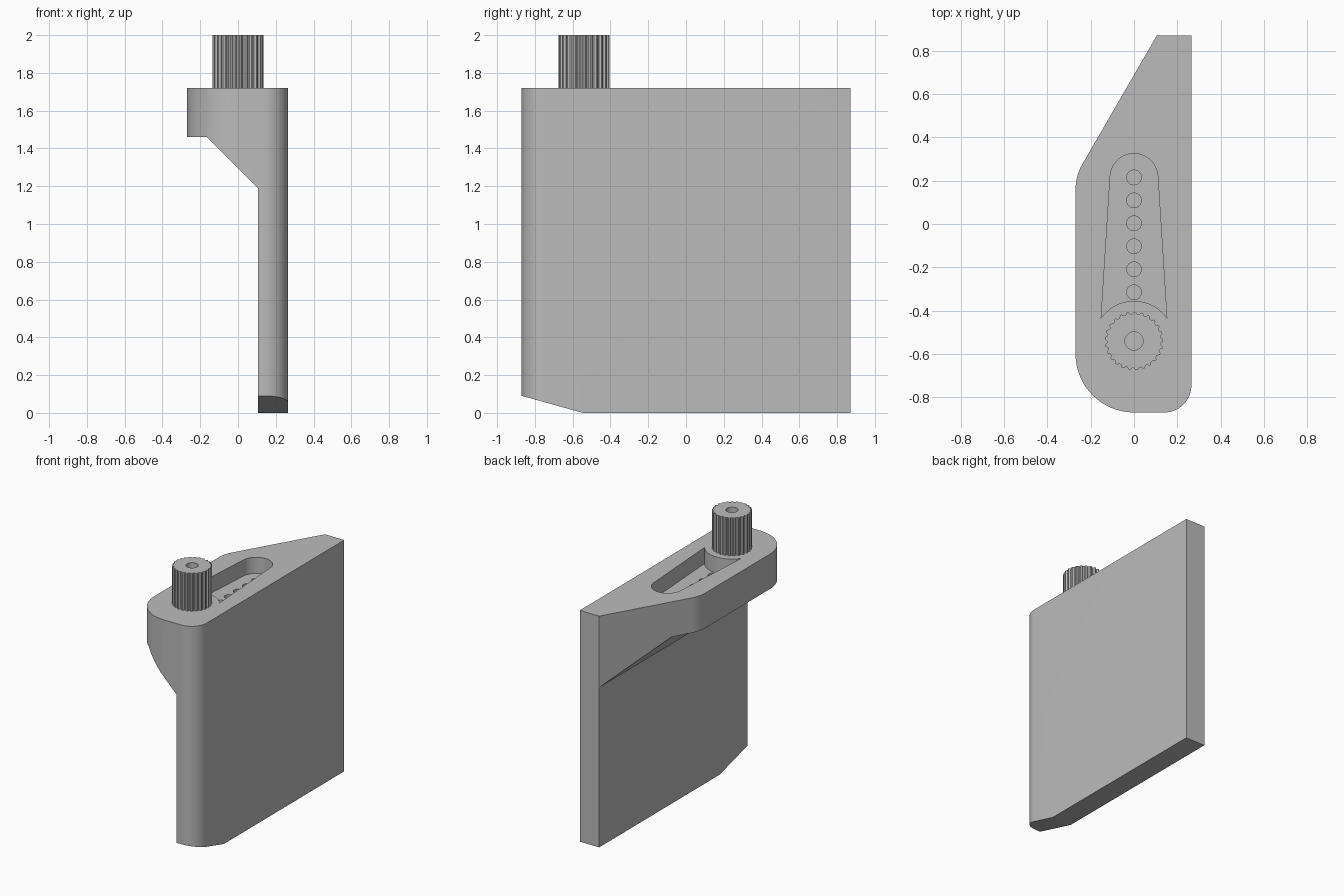
import bpy, bmesh
from math import sin, cos, pi, radians, atan2, hypot
from mathutils import Matrix

cube = bpy.data.objects.get("Cube")
if cube:
    bpy.data.objects.remove(cube)

TOP = 1.72
SHAFT_Y = -0.54

grey = bpy.data.materials.new("plain grey")
grey.use_nodes = True
colour = (0.5, 0.5, 0.5, 1)
grey.diffuse_color = colour
grey.node_tree.nodes["Principled BSDF"].inputs["Base Color"].default_value = colour


def arc(cx, cy, r, start, end, steps=16):
    angles = [radians(start + (end - start) * i / steps) for i in range(steps + 1)]
    return [(cx + r * cos(a), cy + r * sin(a)) for a in angles]


def prism(name, outline, low, high, place=lambda u, v, w: (u, v, w)):
    """Extrude an outline between two levels, with axes set by place."""
    bm = bmesh.new()
    base = bm.faces.new([bm.verts.new(place(u, v, low)) for u, v in outline])
    new = bmesh.ops.extrude_face_region(bm, geom=[base])["geom"]
    shift = [b - a for a, b in zip(place(0, 0, low), place(0, 0, high))]
    bmesh.ops.translate(bm, vec=shift, verts=[g for g in new if isinstance(g, bmesh.types.BMVert)])
    bmesh.ops.recalc_face_normals(bm, faces=bm.faces)
    mesh = bpy.data.meshes.new(name)
    bm.to_mesh(mesh)
    bm.free()
    mesh.materials.append(grey)
    obj = bpy.data.objects.new(name, mesh)
    bpy.context.collection.objects.link(obj)
    return obj


def boolean(target, tool, operation):
    """Apply the operation and drop the helper."""
    mod = target.modifiers.new("cut", 'BOOLEAN')
    mod.object, mod.operation, mod.solver = tool, operation, 'EXACT'
    bpy.context.view_layer.objects.active = target
    bpy.ops.object.modifier_apply(modifier=mod.name)
    bpy.data.objects.remove(tool)


def smooth(obj, angle):
    bpy.ops.object.select_all(action='DESELECT')
    obj.select_set(True)
    bpy.context.view_layer.objects.active = obj
    bpy.ops.object.shade_smooth_by_angle(angle=radians(angle))


# Body: plan outline crossed with the stepped front profile
plan = [(0.265, 0.87), (0.105, 0.87)]
plan += arc(-0.04, 0.16, 0.23, 150, 180, 8)
plan += arc(0, -0.6, 0.27, 180, 270)
plan += arc(0.14, -0.745, 0.125, 270, 360)
body = prism("paddle_body", plan, 0, TOP)

undercut = [(-0.5, -0.1), (0.105, -0.1), (0.105, 1.19), (-0.165, 1.46), (-0.5, 1.46)]
boolean(body, prism("undercut_cutter", undercut, -1, 1, lambda u, v, w: (u, w, v)), 'DIFFERENCE')

# Sloped lower front edge
slope = [(-1.23, 0.19), (-0.545, 0), (-0.545, -0.2), (-1.23, -0.2)]
boolean(body, prism("slope_cutter", slope, -1, 1, lambda u, v, w: (w, u, v)), 'DIFFERENCE')

# Tapered arm pocket, curved around the shaft
pocket = arc(0, 0.215, 0.11, 4, 176, 24)
pocket += arc(0, SHAFT_Y, 0.185, 145, 35, 20)
FLOOR = TOP - 0.12
boolean(body, prism("pocket_cutter", pocket, FLOOR, TOP + 0.1), 'DIFFERENCE')

# Row of screw holes in the pocket floor
for i in range(6):
    hole = arc(0, 0.215 - 0.106 * i, 0.034, 0, 345, 23)
    boolean(body, prism("hole_cutter", hole, FLOOR - 0.1, FLOOR + 0.05), 'DIFFERENCE')
smooth(body, 25)

# Splined shaft with a centre bore
TEETH = 25
spline = []
for i in range(TEETH * 4):
    radius = 0.135 if i % 4 < 2 else 0.125
    a = 2 * pi * i / (TEETH * 4)
    spline.append((radius * cos(a), SHAFT_Y + radius * sin(a)))
shaft = prism("splined_shaft", spline, TOP - 0.02, 2)
boolean(shaft, prism("bore_cutter", arc(0, SHAFT_Y, 0.042, 0, 345, 23), TOP + 0.02, 2.1), 'DIFFERENCE')
smooth(shaft, 25)
